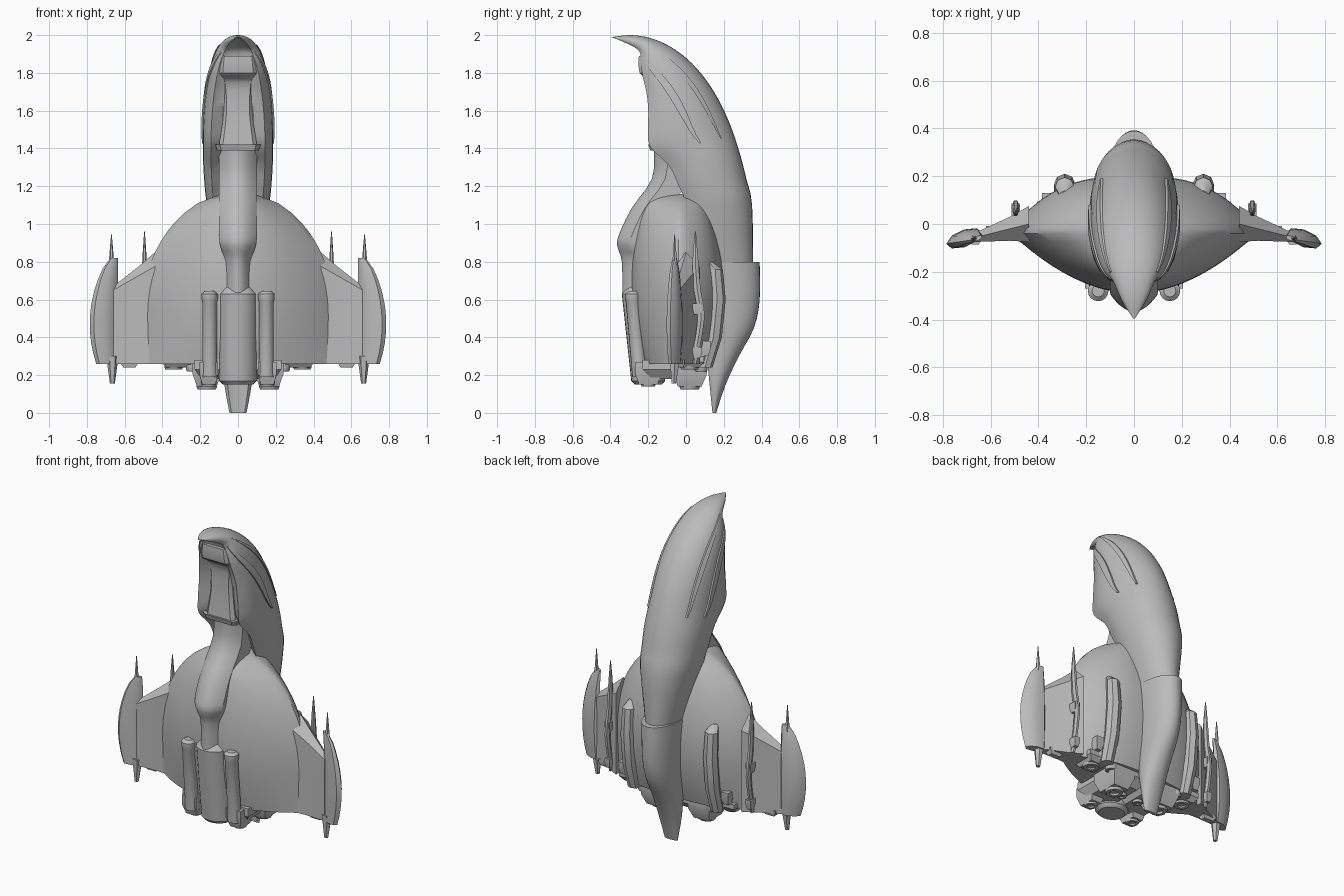
import bpy, bmesh
from math import sin, cos, pi, radians, sqrt

if "Cube" in bpy.data.objects:
    bpy.data.objects.remove(bpy.data.objects["Cube"], do_unlink=True)

hull = bpy.data.materials.new("hull_grey")
hull.use_nodes = True
grey = (0.5, 0.5, 0.5, 1)
hull.diffuse_color = grey
hull.node_tree.nodes["Principled BSDF"].inputs["Base Color"].default_value = grey


def loft(name, rings, mirror=False):
    """Skin a list of equal-length rings and cap both ends."""
    bm = bmesh.new()
    rows = [[bm.verts.new(point) for point in ring] for ring in rings]
    count = len(rows[0])
    for lower, upper in zip(rows, rows[1:]):
        for i in range(count):
            j = (i + 1) % count
            bm.faces.new((lower[i], lower[j], upper[j], upper[i]))
    bm.faces.new(rows[0])
    bm.faces.new(rows[-1])
    bmesh.ops.recalc_face_normals(bm, faces=bm.faces)
    mesh = bpy.data.meshes.new(name)
    bm.to_mesh(mesh)
    bm.free()
    mesh.materials.append(hull)
    part = bpy.data.objects.new(name, mesh)
    bpy.context.collection.objects.link(part)
    bpy.ops.object.select_all(action="DESELECT")
    part.select_set(True)
    bpy.context.view_layer.objects.active = part
    bpy.ops.object.shade_smooth_by_angle(angle=radians(35))
    if mirror:
        part.modifiers.new("Mirror", "MIRROR")


def smooth(stations, steps=3):
    """Catmull-Rom interpolation between station tuples."""
    padded = [stations[0], *stations, stations[-1]]
    result = []
    for before, start, end, after in zip(padded, padded[1:], padded[2:], padded[3:]):
        for k in range(steps):
            t = k / steps
            result.append(tuple(
                q + t * ((r - p) + t * (2*p - 5*q + 4*r - s + t * (3*q - p - 3*r + s))) / 2
                for p, q, r, s in zip(before, start, end, after)))
    return result + [stations[-1]]


def ellipse(x, y, z, rx, ry, sides, slope=0, turn=0):
    angles = [2 * pi * i / sides + turn for i in range(sides)]
    return [(x + rx * cos(a), y + ry * sin(a) + slope * rx * cos(a), z) for a in angles]


def tube(name, x, stations, sides=16, flat=1, mirror=True):
    """Round part along z; each station is y, z, radius."""
    loft(name, [ellipse(x, y, z, r, r * flat, sides) for y, z, r in stations], mirror)


def box(name, x, y, z, width, depth, height, taper=0.7):
    """Box standing on z, narrowed toward its underside."""
    loft(name, [ellipse(x, y, z + height * level, width * scale / sqrt(2),
                        depth * scale / sqrt(2), 4, turn=pi / 4)
                for level, scale in ((0, taper), (0.5, 1), (1, 1))], True)


def nozzle(name, x, y, z, r):
    """Hollow exhaust ring opening downward."""
    lip = r / 4
    tube(name, x, [(y, z + r, r), (y, z + lip, r), (y, z, r - lip / 2),
                   (y, z, r - 2 * lip), (y, z + lip, r - 2 * lip)], 12)


# Shell cross-section: f runs from the front edge to the spine
def fullness(f):
    return max(0, 1 - abs((f - 0.4) / 0.6) ** 2.2) ** 0.5


def on_shell(station, f, x):
    front_y, front_z, back_y, back_z, half_width = station
    return (x * half_width, front_y + f * (back_y - front_y),
            front_z + f * (back_z - front_z))


flank = [(f, fullness(f)) for f in (sin(i * pi / 24) for i in range(12))]
outline = ([(0.12, -0.45), (0.12, 0.45)] + flank + [(1, 0)]
           + [(f, -x) for f, x in reversed(flank)])


def shell(name, stations):
    loft(name, [[on_shell(s, f, x) for f, x in outline] for s in stations])


# Curved hood: an elliptic spine bending forward to a beak
throat = (0, -0.04, -0.09, -0.19, -0.2, -0.2, -0.21, -0.23, -0.24, -0.25, -0.33, -0.395)
stations = [(0.05, 0.78, 0.355, 0.78, 0.1)]
for i, front_y in enumerate(throat):
    t = i / 10
    bend = t * pi / 2
    back_z = 1.1 + 0.9 * sin(bend)
    flare = (1 - min(t, 1)) ** 6
    stations.append((front_y, back_z - 0.13 * sin(pi * t / 1.1),
                     0.6 * cos(bend) - 0.3 + 0.05 * flare, back_z,
                     0.004 + 0.19 * (1 - (t / 1.1) ** 3) - 0.03 * flare))
hood = smooth(stations)
shell("hood", hood)


# Raised plates sweeping along the hood flanks
def flank_plate(name, top, sweep, width):
    rings = []
    run = hood[11:30]
    for i, station in enumerate(run):
        t = i / len(run)
        a = top + sweep * (1 - t)
        b = a + width * sin(pi * (0.05 + 0.8 * t))
        rings.append([on_shell(station, f, fullness(f) + lift)
                      for f, lift in ((a, -0.1), (a, 0.05), (b, 0.05), (b, -0.1))])
    loft(name, rings, True)


flank_plate("cheek_plate", 0.06, 0.5, 0.14)
flank_plate("upper_trim", 0.58, 0.25, 0.08)


# Face panel and chin lip in the hood's hollow
def slab(name, stations):
    loft(name, [[(side * w * inset, y + back, z) for side, inset, back in
                 ((-1, 1, 0.15), (-1, 1, 0.02), (-1, 0.8, 0),
                  (1, 0.8, 0), (1, 1, 0.02), (1, 1, 0.15))]
                for y, z, w in stations])


slab("face_panel", smooth([(-0.25, 1.89, 0.09), (-0.245, 1.8, 0.1), (-0.19, 1.75, 0.085),
                           (-0.18, 1.6, 0.075), (-0.19, 1.42, 0.1)]))
slab("chin_lip", [(-0.2, 1.42, 0.12), (-0.19, 1.39, 0.11)])

# Tail shell overlapping the hood's lower end
spine = ((0.8, 0.39), (0.6, 0.39), (0.45, 0.36), (0.3, 0.28), (0.15, 0.21), (0, 0.16))
shell("tail_shell", smooth([(0.14 - z / 10, z, back, z, 0.045 + 0.07 * sqrt(z))
                            for z, back in spine]))

# Main body: rounded shoulders, lens-shaped cross-section
columns = [i / 12 for i in range(-12, 13)]
rings = []
for i in range(19):
    z = 0.26 + i / 20
    w = 0.515 * sqrt(1 - ((z - 0.5) / 0.67) ** 2) if z > 0.5 else 0.515
    front = 0.25 - 0.3 * (z - 0.7) ** 2
    back = 0.22 - 0.45 * (z - 0.65) ** 2
    edge = -0.03
    rings.append([(w * u, edge - 0.01 - front * (1 - u * u), z) for u in columns]
                 + [(w * u, edge + 0.01 + back * (1 - abs(u) ** 3), z)
                    for u in reversed(columns)])
loft("body", rings)

# Neck ridge down the front of the body
ridge = smooth([(-0.17, 1.4, 0.1), (-0.18, 1.24, 0.1), (-0.29, 1.08, 0.1),
                (-0.36, 0.93, 0.1), (-0.36, 0.87, 0.09), (-0.34, 0.8, 0.07),
                (-0.335, 0.6, 0.07)])
loft("neck_ridge", [[(w * u, y + 0.07 * u * u, z) for u in columns]
                    + [(w, y + 0.2, z), (-w, y + 0.2, z)] for y, z, w in ridge])

# Outer wing panels
span = ((0.44, 0.85, 0.075), (0.52, 0.78, 0.05), (0.66, 0.67, 0.02))
loft("outer_wing", [[(x, y - t, 0.26), (x, y - t, top - t), (x, y, top),
                     (x, y + t, top - t), (x, y + t, 0.26)]
                    for x, top, t in span for y in (0.11 - x / 4,)], True)

# Wing tip pods with spikes above and below
rings = []
for i in range(11):
    r = 0.02 + 0.055 * max(0, sin(pi * (0.2 + 0.08 * i))) ** 0.7
    rings.append(ellipse(0.635 + r, -0.06, 0.26 + 0.056 * i, r, r / 2, 8, slope=-0.3))
loft("wing_tip_pod", rings, True)
tube("pod_spike", 0.67, [(-0.06, 0.78, 0.015), (-0.06, 0.85, 0.01),
                         (-0.06, 0.945, 0.002)], 6)
tube("pod_lower_spike", 0.665, [(-0.06, 0.3, 0.03), (-0.06, 0.25, 0.026),
                                (-0.065, 0.155, 0.013)], 6)

# Slim masts behind the wings, with clamps
tube("rear_mast", 0.495, smooth([(0.05, 0.96, 0.002), (0.05, 0.8, 0.012),
                                 (0.06, 0.65, 0.014), (0.08, 0.5, 0.014),
                                 (0.04, 0.26, 0.012)]), 6, flat=1.5)
for name, z in (("lower_clamp", 0.29), ("upper_clamp", 0.52)):
    box(name, 0.495, 0.06, z, 0.035, 0.05, 0.06)

# Rear fins and vents
tube("rear_fin", 0.29, [(0.12, 0.8, 0.02), (0.155, 0.76, 0.04), (0.165, 0.6, 0.045),
                        (0.145, 0.4, 0.045), (0.1, 0.24, 0.04)], 8)
box("rear_vent", 0.36, 0.09, 0.3, 0.05, 0.08, 0.08)

# Front drum and twin boosters
tube("front_drum", 0, [(-0.25, 0.68, 0.06), (-0.25, 0.63, 0.1), (-0.2, 0.17, 0.1),
                       (-0.2, 0.15, 0.08)], 24, flat=0.9, mirror=False)
tube("booster", 0.15, [(-0.28, 0.645, 0.025), (-0.28, 0.63, 0.043), (-0.28, 0.6, 0.043),
                       (-0.28, 0.59, 0.039), (-0.25, 0.25, 0.039), (-0.24, 0.19, 0.045)])

# Engine blocks and exhausts under the body
box("booster_base", 0.155, -0.2, 0.15, 0.1, 0.14, 0.12)
box("inner_engine", 0.165, 0.02, 0.14, 0.15, 0.18, 0.13)
box("outer_engine", 0.33, 0.02, 0.24, 0.15, 0.15, 0.06)
box("wing_engine", 0.575, -0.03, 0.24, 0.09, 0.045, 0.04)
box("belly_block", 0.11, -0.06, 0.18, 0.24, 0.34, 0.1)
nozzle("inner_exhaust", 0.165, 0.02, 0.125, 0.055)
nozzle("booster_exhaust", 0.155, -0.2, 0.14, 0.04)
nozzle("outer_exhaust", 0.34, 0.02, 0.23, 0.05)
nozzle("rear_exhaust", 0.24, 0.08, 0.22, 0.035)
nozzle("belly_exhaust", 0.06, -0.04, 0.165, 0.03)
